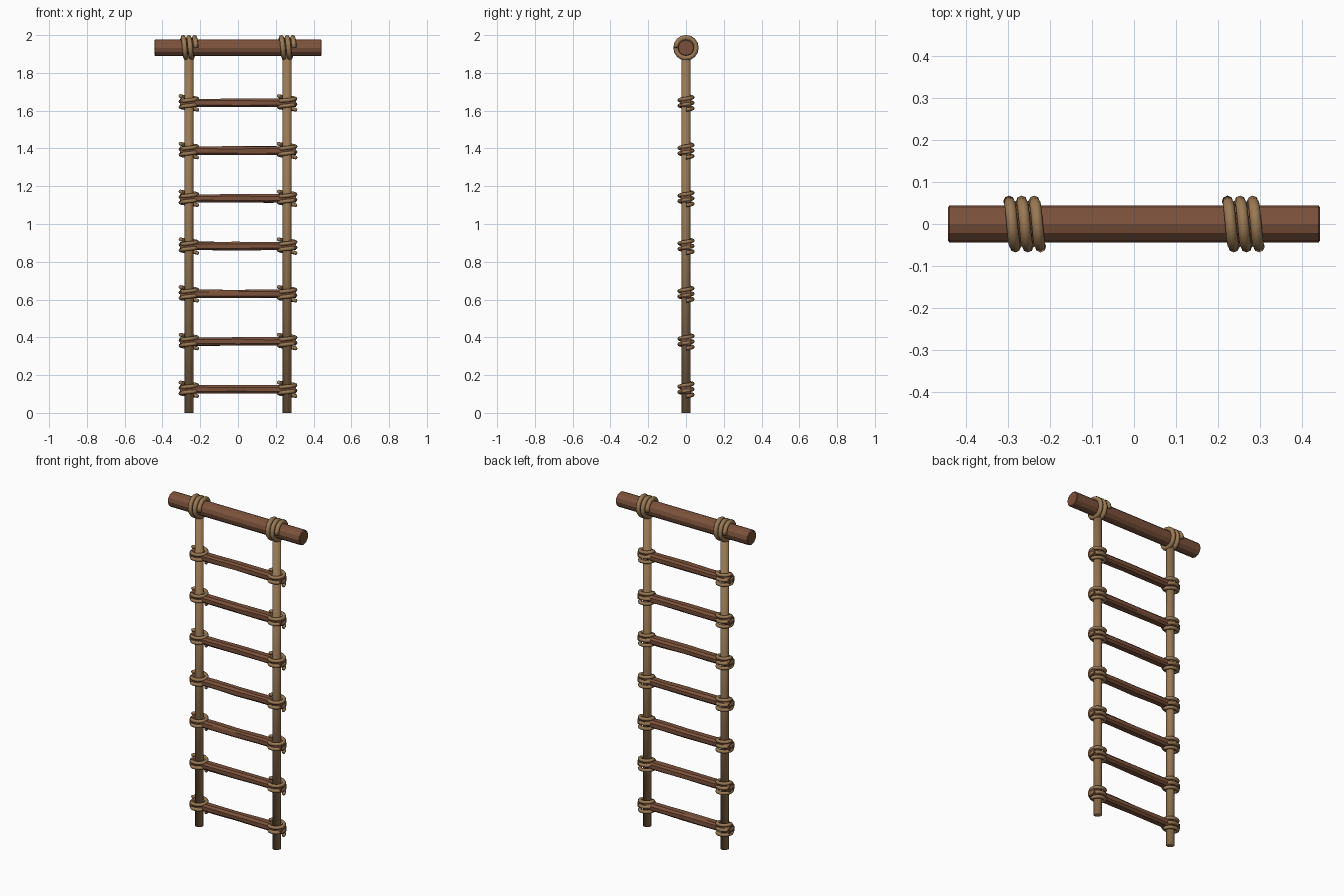
import bpy, bmesh, math, random
from mathutils import Matrix, Vector

random.seed(4)
if "Cube" in bpy.data.objects:
    bpy.data.objects.remove(bpy.data.objects["Cube"])


def material(name, rgb):
    m = bpy.data.materials.new(name)
    m.use_nodes = True
    m.diffuse_color = (*rgb, 1)
    m.node_tree.nodes["Principled BSDF"].inputs["Base Color"].default_value = (*rgb, 1)
    return m


WOOD = material("brown wood", (0.20, 0.083, 0.043))
ROPE = material("tan rope", (0.32, 0.19, 0.088))


def add_object(name, bm, mat, smooth=False):
    bmesh.ops.recalc_face_normals(bm, faces=bm.faces)
    for f in bm.faces:
        f.smooth = smooth
    mesh = bpy.data.meshes.new(name)
    bm.to_mesh(mesh)
    bm.free()
    mesh.materials.append(mat)
    ob = bpy.data.objects.new(name, mesh)
    bpy.context.collection.objects.link(ob)
    return ob


def cylinder(sides, radius, length, matrix):
    bm = bmesh.new()
    bmesh.ops.create_cone(bm, cap_ends=True, segments=sides, radius1=radius,
                          radius2=radius, depth=length, matrix=matrix)
    return bm


def coil(name, point, turns, tube, per_turn=16, sides=8):
    """Sweep a round strand along point(t), where t counts turns."""
    bm = bmesh.new()
    count = int(turns * per_turn)
    rings = []
    for i in range(count + 1):
        t = i / per_turn
        centre = point(t)
        along = (point(t + 0.01) - point(t - 0.01)).normalized()
        turn = along.to_track_quat('Z', 'Y')
        ring = []
        for k in range(sides):
            a = math.tau * k / sides
            offset = Vector((math.cos(a), math.sin(a), 0)) * tube
            ring.append(bm.verts.new(centre + turn @ offset))
        rings.append(ring)
    for a, b in zip(rings, rings[1:]):
        # Match the closest corner so that the strand never twists
        shift = min(range(sides), key=lambda s: (a[0].co - b[s].co).length)
        b[:] = b[shift:] + b[:shift]
        for k in range(sides):
            n = (k + 1) % sides
            bm.faces.new((a[k], a[n], b[n], b[k]))
    bm.faces.new(rings[0][::-1])
    bm.faces.new(rings[-1])
    return add_object(name, bm, ROPE, smooth=True)


# Top bar with softened ends
BAR_Z = 1.933
bm = cylinder(12, 0.044, 0.886, Matrix.Translation((0, 0, BAR_Z)) @ Matrix.Rotation(math.pi / 2, 4, 'Y'))
rims = [e for e in bm.edges if any(len(f.verts) > 4 for f in e.link_faces)]
bmesh.ops.bevel(bm, geom=rims, offset=0.004, segments=1, affect='EDGES')
add_object("top_bar", bm, WOOD)

# Side ropes and the coils that hang them from the bar
ROPE_X = 0.26
sides = {"right": -ROPE_X, "left": ROPE_X}
for side, x in sides.items():
    height = 1.91
    bm = cylinder(12, 0.024, height, Matrix.Translation((x, 0, height / 2)))
    add_object(side + "_rope", bm, ROPE, smooth=True)

    def bar_turn(t, x=x):
        a = math.tau * t
        return Vector((x + 0.03 * (t - 1.25), 0.054 * math.cos(a), BAR_Z + 0.054 * math.sin(a)))
    coil(side + "_bar_coil", bar_turn, 2.5, 0.0135)


def rung(name, z):
    """Rough chamfered stick, slightly uneven along its length."""
    bm = bmesh.new()
    bmesh.ops.create_cube(bm, size=1, matrix=Matrix.Translation((0, 0, z)) @ Matrix.Diagonal((0.616, 0.054, 0.044, 1)))
    long_edges = [e for e in bm.edges if abs(e.verts[0].co.x - e.verts[1].co.x) > 0.1]
    bmesh.ops.bevel(bm, geom=long_edges, offset=0.011, segments=1, affect='EDGES')
    long_edges = [e for e in bm.edges if abs(e.verts[0].co.x - e.verts[1].co.x) > 0.1]
    bmesh.ops.subdivide_edges(bm, edges=long_edges, cuts=3)
    for v in bm.verts:
        if abs(v.co.x) < 0.3:
            v.co.y += random.uniform(-0.002, 0.002)
            v.co.z += random.uniform(-0.002, 0.002)
    add_object(name, bm, WOOD)


# Rungs, each lashed to both ropes
for i in range(7):
    z = 0.125 + 0.2527 * i
    rung(f"rung_{i + 1}", z)
    for side, x in sides.items():
        def lash_turn(t, x=x, z=z):
            a = math.pi - math.tau * t
            return Vector((x + 0.044 * math.cos(a), 0.035 * math.sin(a), z - 0.029 * (t - 1.25)))
        coil(f"{side}_lashing_{i + 1}", lash_turn, 2.5, 0.0105)
